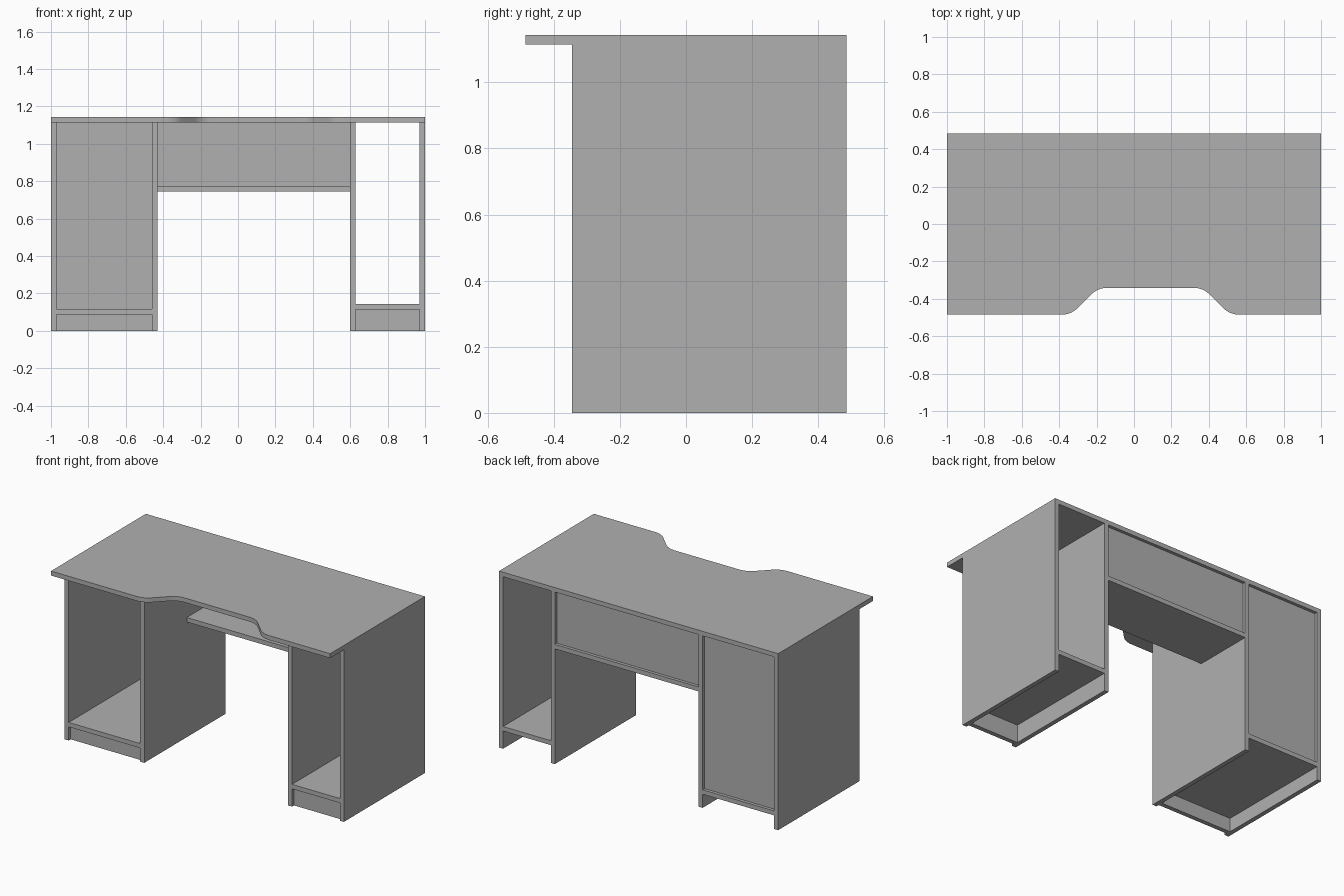
import bpy, bmesh
from mathutils import Vector

if "Cube" in bpy.data.objects:
    bpy.data.objects.remove(bpy.data.objects["Cube"])

T = 0.029                      # board thickness
FRONT, BACK = -0.345, 0.485    # pedestal depth
TOP_LOW, TOP_HIGH = 1.114, 1.143

# One dark grey for every board
grey = bpy.data.materials.new("dark_grey")
grey.diffuse_color = (0.435, 0.435, 0.435, 1)
grey.use_nodes = True
grey.node_tree.nodes["Principled BSDF"].inputs["Base Color"].default_value = grey.diffuse_color


def finish(name, bm):
    bmesh.ops.recalc_face_normals(bm, faces=bm.faces)
    mesh = bpy.data.meshes.new(name)
    bm.to_mesh(mesh)
    bm.free()
    mesh.materials.append(grey)
    obj = bpy.data.objects.new(name, mesh)
    bpy.context.collection.objects.link(obj)
    return obj


def board(name, x, y, z):
    """Box from (min, max) pairs."""
    bm = bmesh.new()
    bmesh.ops.create_cube(bm, size=1)
    for v in bm.verts:
        v.co = [(a + b) / 2 + c * (b - a) for c, (a, b) in zip(v.co, (x, y, z))]
    return finish(name, bm)


def rounded(corner, before, after, t=0.052, steps=8):
    """Points that round a corner of the outline."""
    c = Vector(corner)
    a = c + (Vector(before) - c).normalized() * t
    b = c + (Vector(after) - c).normalized() * t
    return [a * (1 - s) ** 2 + c * 2 * s * (1 - s) + b * s * s
            for s in (i / steps for i in range(steps + 1))]


# Desk top with the rounded front cutout
edge = [(-1, -0.485), (-0.337, -0.485), (-0.193, -0.341),
        (0.369, -0.341), (0.513, -0.485), (1, -0.485)]
outline = [Vector(edge[0])]
for i in range(1, 5):
    outline += rounded(edge[i], edge[i - 1], edge[i + 1])
outline += [Vector(edge[5]), Vector((1, BACK)), Vector((-1, BACK))]
bm = bmesh.new()
face = bm.faces.new([bm.verts.new((p.x, p.y, TOP_LOW)) for p in outline])
ext = bmesh.ops.extrude_face_region(bm, geom=[face], use_keep_orig=True)
for v in ext["geom"]:
    if isinstance(v, bmesh.types.BMVert):
        v.co.z = TOP_HIGH
finish("desk_top", bm)

# Pedestals: two side panels, a floor and a recessed toe kick
for side, x0, x1, floor in (("left", -1, -0.43, 0.088), ("right", 0.6, 1, 0.115)):
    inner = (x0 + T, x1 - T)
    board(side + "_pedestal_panel_a", (x0, x0 + T), (FRONT, BACK), (0, TOP_LOW))
    board(side + "_pedestal_panel_b", (x1 - T, x1), (FRONT, BACK), (0, TOP_LOW))
    board(side + "_pedestal_floor", inner, (FRONT, BACK), (floor, floor + T))
    board(side + "_toe_kick", inner, (FRONT + 0.02, FRONT + 0.02 + T), (0, floor))

# Back of the left pedestal (the right one is open)
board("left_pedestal_back", (-1 + T, -0.43 - T), (BACK - 0.04, BACK - 0.02), (0.117, TOP_LOW))

# Shelf and back panel between the pedestals
board("middle_shelf", (-0.43, 0.6), (0.09, BACK), (0.746, 0.746 + T))
board("middle_back", (-0.43, 0.6), (BACK - 0.04, BACK - 0.02), (0.746 + T, TOP_LOW))
